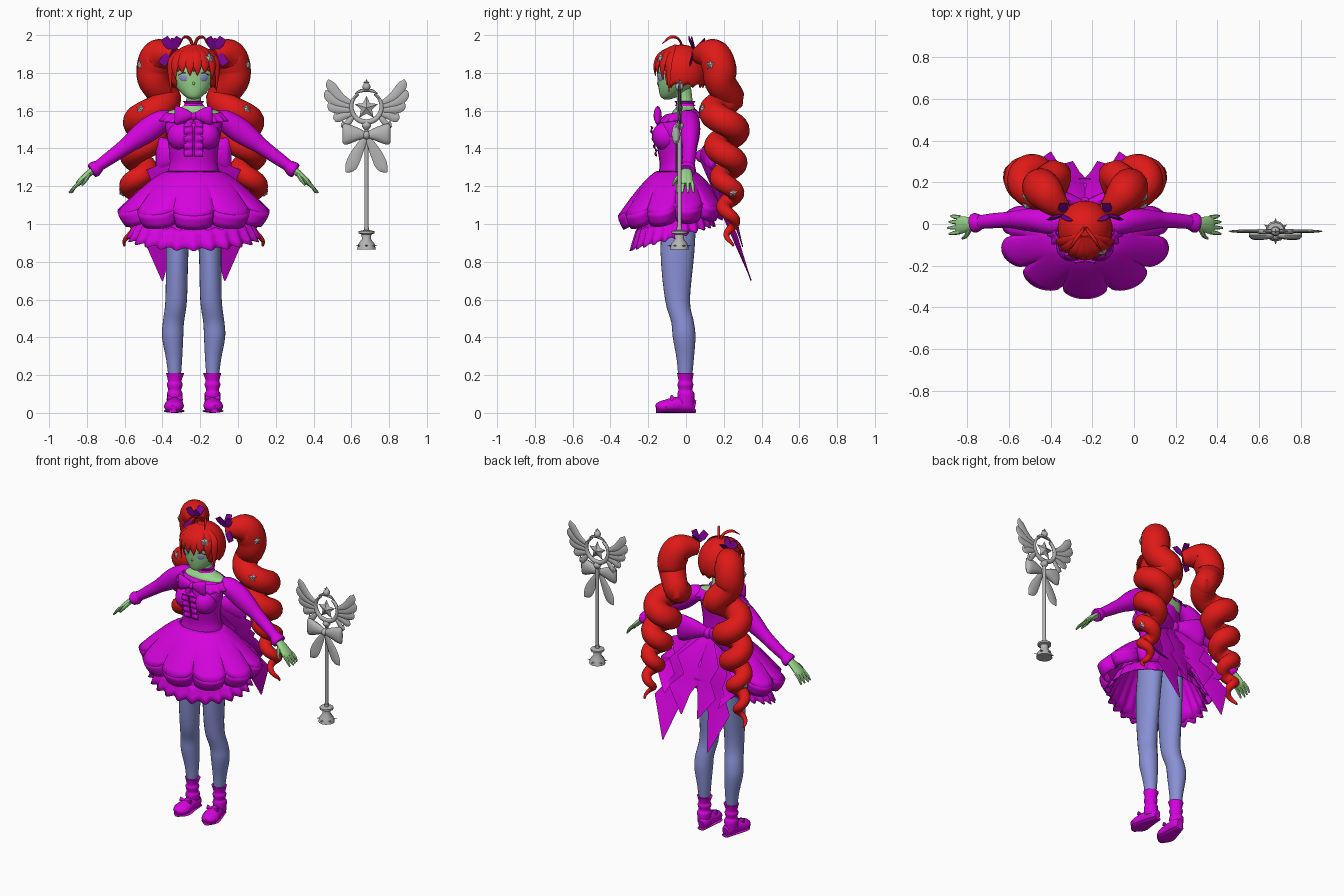
import bpy, bmesh, math
from math import sin, cos, pi
from mathutils import Vector

if "Cube" in bpy.data.objects:
    bpy.data.objects.remove(bpy.data.objects["Cube"])


def material(name, *rgb):
    m = bpy.data.materials.new(name)
    m.use_nodes = True
    m.diffuse_color = (*rgb, 1)
    m.node_tree.nodes["Principled BSDF"].inputs["Base Color"].default_value = (*rgb, 1)
    return m


MAGENTA = material("magenta cloth", .67, .001, .73)
PURPLE = material("dark purple ribbon", .2, .001, .3)
RED = material("red hair", .74, .01, .009)
GREEN = material("green skin", .32, .67, .26)
BLUE = material("lavender tights", .25, .28, .66)
GREY = material("silver metal", .46, .46, .46)
origin = Vector((-.235, 0, 0))
parts = []


def finish(name, bm, mat, mirror=False, solid=0):
    bmesh.ops.recalc_face_normals(bm, faces=bm.faces)
    me = bpy.data.meshes.new(name)
    bm.to_mesh(me)
    bm.free()
    me.materials.append(mat)
    ob = bpy.data.objects.new(name, me)
    ob.location = origin
    bpy.context.collection.objects.link(ob)
    if mirror:
        ob.modifiers.new("Mirror", "MIRROR").use_mirror_merge = False
    if solid:
        ob.modifiers.new("Solidify", "SOLIDIFY").thickness = solid
    parts.append(ob)


def grid(name, f, nu, nv, mat, wrap=True, cap=False, **kw):
    """Surface through f(u, v); v runs around when wrapped."""
    bm = bmesh.new()
    cols = nv if wrap else nv + 1
    rows = [[bm.verts.new(f(i / nu, j / nv)) for j in range(cols)] for i in range(nu + 1)]
    for a, b in zip(rows, rows[1:]):
        for j in range(nv):
            k = (j + 1) % cols
            bm.faces.new((a[j], a[k], b[k], b[j]))
    if cap:
        bm.faces.new(rows[0])
        bm.faces.new(rows[-1])
    finish(name, bm, mat, **kw)


def spline(rows, n):
    """Catmull-Rom interpolation of rows of numbers."""
    rows = [Vector(r) for r in rows]
    pad, out = [rows[0]] + rows + [rows[-1]], []
    for a, b, c, d in zip(pad, pad[1:], pad[2:], pad[3:]):
        for i in range(n):
            t = i / n
            out.append(b + t * (c - a) / 2 + t * t * (a - 2.5 * b + 2 * c - d / 2)
                       + t ** 3 * (1.5 * (b - c) + (d - a) / 2))
    return out + [rows[-1]]


def stack(name, rows, mat, n=4, sides=24, **kw):
    """Horizontal ellipses (x, y, z, rx, ry)."""
    rows = spline(rows, n)
    last = len(rows) - 1

    def f(u, v):
        x, y, z, a, b = rows[round(u * last)]
        return x + a * cos(2 * pi * v), y + b * sin(2 * pi * v), z
    grid(name, f, last, sides, mat, cap=True, **kw)


def tube(name, rows, mat, ref=(0, 1, 0), n=4, sides=12, **kw):
    """Swept ellipse (x, y, z, width along ref, other width)."""
    rows = spline(rows, n)
    pts, last, frames = [Vector(r[:3]) for r in rows], len(rows) - 1, []
    nrm = Vector(ref)
    for i in range(last + 1):
        tan = (pts[min(i + 1, last)] - pts[max(i - 1, 0)]).normalized()
        nrm = (nrm - tan * nrm.dot(tan)).normalized()
        frames.append((nrm, tan.cross(nrm)))

    def f(u, v):
        i = round(u * last)
        p, q = frames[i]
        return pts[i] + p * rows[i][3] * cos(2 * pi * v) + q * rows[i][4] * sin(2 * pi * v)
    grid(name, f, last, sides, mat, cap=True, **kw)
    return pts


def ball(name, c, r, mat, **kw):
    def f(u, v):
        s = sin(pi * (.02 + .96 * u))
        return (c[0] + r[0] * s * cos(2 * pi * v), c[1] + r[1] * s * sin(2 * pi * v),
                c[2] + r[2] * cos(pi * u))
    grid(name, f, 10, 16, mat, cap=True, **kw)


def star(name, c, normal, r, mat, depth=.012, points=5, **kw):
    bm = bmesh.new()
    q = Vector(normal).to_track_quat("Z", "Y")
    c = Vector(c)
    rim = []
    for i in range(points * 2):
        a, d = pi * i / points + pi / 2, r if i % 2 == 0 else r * .48
        rim.append(bm.verts.new(c + q @ Vector((d * cos(a), d * sin(a), 0))))
    for h in (depth, -depth):
        tip = bm.verts.new(c + q @ Vector((0, 0, h)))
        for i, v in enumerate(rim):
            bm.faces.new((v, rim[i - 1], tip))
    finish(name, bm, mat, **kw)


def bow(name, c, w, h, tail, mat, back=0, wide=.4):
    """Two pinched loops, a knot and two pointed tails."""
    x, y, z = c
    d = h * .4
    tube(name + "_loops", [(x, y, z, d * .5, h * .25), (x + w * .4, y + back / 2, z + h * .1, d, h * .65),
                           (x + w * .85, y + back, z + h * .1, d, h), (x + w, y + back, z + h * .1, d * .3, h * .8)],
         mat, mirror=True)
    ball(name + "_knot", c, (h * .35, d * 1.1, h * .4), mat)
    if tail:
        tube(name + "_tails", [(x, y, z, .006, h * .2), (x + w * .4, y, z - tail * .5, .006, h * wide),
                               (x + w * .65, y, z - tail * .85, .006, h * wide),
                               (x + w * .85, y, z - tail, .003, h * .06)], mat, sides=8, mirror=True)


# legs and ankle boots
stack("legs", [(.075, -.03, 1.15, .07, .09), (.087, -.045, .86, .06, .09), (.092, -.045, .6, .057, .066),
               (.107, -.018, .48, .056, .06), (.111, -.01, .4, .056, .06), (.103, -.004, .28, .042, .045),
               (.1, -.005, .16, .03, .034)], BLUE, mirror=True)
stack("boot_shafts", [(.098, -.003, .21, .048, .044), (.1, -.003, .17, .036, .037), (.1, -.003, .15, .042, .042),
                      (.1, -.003, .12, .034, .037), (.1, 0, .1, .042, .045), (.1, 0, .04, .038, .043)],
      MAGENTA, mirror=True)
tube("shoes", [(.088, .048, .035, .02, .03), (.09, .02, .04, .036, .04), (.098, -.04, .044, .044, .042),
               (.104, -.1, .036, .053, .036), (.108, -.14, .03, .042, .028), (.11, -.157, .025, .015, .018)],
     MAGENTA, ref=(1, 0, 0), mirror=True)
tube("shoe_soles", [(.088, .05, .01, .025, .01), (.098, -.04, .01, .045, .01), (.104, -.11, .01, .056, .01),
                    (.11, -.157, .01, .02, .01)], MAGENTA, ref=(1, 0, 0), mirror=True)
for s in (-1, 1):
    tube("shoe_bow", [(s * .1 - .04, -.075, .08, .01, .015), (s * .1, -.07, .075, .006, .006),
                      (s * .1 + .04, -.075, .08, .01, .015)], MAGENTA)

# bodice
stack("bodice", [(0, -.05, 1.18, .15, .12), (0, -.045, 1.27, .138, .1), (0, -.048, 1.33, .126, .093),
                 (0, -.055, 1.42, .134, .1), (0, -.055, 1.5, .148, .108), (0, -.035, 1.56, .15, .085),
                 (0, -.02, 1.585, .145, .07)], MAGENTA)
ball("bust", (.065, -.105, 1.465), (.075, .075, .075), MAGENTA, mirror=True)
stack("shoulders_and_neck", [(0, -.02, 1.52, .14, .07), (0, -.01, 1.592, .14, .062), (0, -.005, 1.612, .08, .052),
                             (0, -.005, 1.64, .042, .042), (0, -.015, 1.72, .04, .042)], GREEN)
stack("choker", [(0, -.005, 1.625, .055, .055), (0, -.005, 1.637, .047, .047), (0, -.005, 1.65, .056, .056)],
      MAGENTA, n=2)


# gathered skirt layers: front is v = 0
def skirt(rx, ry, z0, drop, bulge, pleat, tilt, lip, top=.0):
    def f(t, v):
        a, c = 2 * pi * v, cos(2 * pi * v)
        t = top + (1 - top) * t
        p = pleat(a)
        k = 1 + t * bulge * p
        x = (.14 + (rx - .14) * t) * k
        y = (.1 + (ry + .015 * c - .1) * t) * k
        return x * sin(a), -.055 - y * c, z0 - t ** 1.35 * (drop + tilt * c) - lip * t * p
    return f


panel = lambda a: abs(cos(5 * a)) ** .5 - .6
ruffle = lambda a: cos(24 * a)
over = skirt(.39, .272, 1.28, .2, .17, panel, .025, .03)


def rim(t, v):
    x, y, z = over(1, v)
    k = 1 - .1 * t ** 1.5
    return x * k, -.055 + (y + .055) * k, z - .075 * t


grid("overskirt", over, 10, 160, MAGENTA, solid=.006)
grid("overskirt_rim", rim, 3, 160, MAGENTA, solid=.006)
grid("underskirt", skirt(.33, .21, 1.24, .29, .03, ruffle, .06, .005), 8, 144, MAGENTA, solid=.005)
grid("hem_frill", skirt(.345, .22, 1.24, .31, .04, ruffle, .065, .008, .78), 3, 144, MAGENTA, solid=.005)
grid("neckline_frill", lambda t, v: ((.145 + .035 * t) * sin(2 * pi * v) * (1 + .04 * t * cos(36 * pi * v)),
     -.03 - (.08 + .04 * t) * cos(2 * pi * v) * (1 + .1 * t * cos(36 * pi * v)),
     1.595 - .045 * t - .015 * cos(2 * pi * v)), 3, 108, MAGENTA, solid=.005)

# chest bow and ruffled front
bow("chest_bow", (0, -.15, 1.57), .1, .05, .13, MAGENTA)
grid("front_ruffles", lambda u, v: (.004 + .046 * v, -.183 + .03 * u + .008 * sin(u * 8 * pi) * v, 1.52 - .16 * u),
     32, 4, MAGENTA, wrap=False, mirror=True, solid=.005)

# sleeves, cuffs and hands
tube("sleeves", [(.11, 0, 1.555, .05, .04), (.16, .01, 1.55, .06, .055), (.23, .018, 1.505, .058, .065),
                 (.3, .02, 1.455, .05, .056), (.36, .02, 1.41, .04, .043), (.45, .015, 1.345, .036, .035),
                 (.535, .005, 1.285, .032, .027)], MAGENTA, sides=18, mirror=True)
tube("cuffs", [(.5, .01, 1.31, .034, .032), (.525, .006, 1.29, .048, .042), (.54, .004, 1.28, .044, .037)],
     MAGENTA, n=2, mirror=True)
tube("palms", [(.52, .005, 1.293, .024, .018), (.56, 0, 1.263, .034, .018), (.6, -.005, 1.225, .043, .016),
               (.615, -.005, 1.21, .04, .012)], GREEN, mirror=True)
for i in range(4):
    y = -.038 + i * .023
    tube("finger", [(.6, y, 1.225, .011, .01), (.63, y * 1.15, 1.195, .01, .009),
                    (.66 - .008 * abs(i - 1), y * 1.25, 1.165, .005, .005)], GREEN, sides=8, mirror=True)
tube("thumbs", [(.555, -.025, 1.26, .012, .012), (.57, -.055, 1.235, .011, .011), (.59, -.07, 1.205, .005, .005)],
     GREEN, ref=(1, 0, 0), sides=8, mirror=True)

# head and face
stack("head", [(0, -.1, 1.66, .015, .015), (0, -.09, 1.675, .045, .045), (0, -.065, 1.715, .085, .08),
               (0, -.038, 1.765, .113, .113), (0, -.03, 1.83, .12, .122), (0, -.025, 1.9, .09, .095),
               (0, -.025, 1.935, .01, .01)], GREEN)
ball("nose", (0, -.143, 1.745), (.008, .011, .01), GREEN)
tube("eyes", [(.03, -.142, 1.777, .004, .006), (.042, -.139, 1.776, .006, .021), (.058, -.132, 1.776, .006, .021),
              (.074, -.122, 1.78, .004, .01)], BLUE, mirror=True)
tube("eyelashes", [(.026, -.145, 1.79, .003, .002), (.05, -.14, 1.8, .004, .003), (.08, -.12, 1.788, .003, .002)],
     PURPLE, sides=6, mirror=True)
ball("mouth", (0, -.13, 1.71), (.012, .004, .002), RED)


# hair cap with a pointed fringe
def cap(u, v):
    a = 2 * pi * v
    d = min(a, 2 * pi - a)
    hem = 1.72 + .02 * abs(sin(6 * a)) if d > .8 else 1.805 + .03 * abs(sin(4.5 * a))
    low = math.acos((hem - 1.8) / .15)
    s = sin(low * u)
    return .132 * s * sin(a), -.022 - .134 * s * cos(a), 1.8 + .15 * cos(low * u)


grid("hair_cap", cap, 12, 96, RED, solid=.008)
for x, z in ((.02, 1.785), (.06, 1.8), (.098, 1.765), (.122, 1.7)):
    y = -.028 - .135 * math.sqrt(1 - (x / .137) ** 2)
    tube("fringe_lock", [(x * .2, -.06, 1.945, .005, .012), (x * .75, y * .8 - .01, 1.9, .008, .026),
                         (x * 1.02, y - .003, 1.84, .008, .023), (x * .98, y, z, .002, .002)], RED,
         ref=(x, y, .05), sides=8, mirror=True)
tube("stray_strands", [(.005, -.02, 1.94, .006, .008), (.02, -.04, 1.98, .006, .009), (.05, -.08, 1.99, .006, .009),
                       (.075, -.125, 1.955, .002, .002)], RED, sides=8, mirror=True)

# spiralled twin tails
curl = [(.1, .06, 1.89, .042), (.145, .1, 1.9, .068), (.19, .15, 1.89, .088), (.213, .178, 1.82, .09),
        (.207, .182, 1.75, .083)]
for i in range(41):
    t = i / 40
    a = 2 * pi * (4.7 * t ** 1.15) + 2.6
    amp = .046 * (1 - t) + .02
    curl.append((.2 + .15 * t ** .7 + amp * cos(a), .2 + .04 * t + amp * sin(a),
                 1.67 - .785 * t, .07 * (1 - t ** 2) + .006))
path = tube("twin_tails", [(*r, r[3]) for r in curl], RED, ref=(0, 0, 1), n=4, sides=16, mirror=True)
widths = spline(curl, 4)
for i in (11, 38, 66, 92, 118):
    tan = (path[i + 1] - path[i - 1]).normalized()
    out = Vector((1, -.6, .1))
    out = (out - tan * out.dot(tan)).normalized()
    star("hair_star", path[i] + out * widths[i][3], out, .027, GREY, mirror=True)
star("fringe_star", (.085, -.137, 1.88), (.5, -1, .4), .032, GREY)

# hair ribbons
for name, tip in (("upper", (.155, .03, 1.985)), ("inner", (.075, .015, 1.985)),
                  ("lower", (.17, .02, 1.845)), ("back", (.1, .1, 1.98))):
    mid = [(p + q) / 2 for p, q in zip(tip, (.115, .045, 1.92))]
    tube("hair_ribbon_" + name, [(.115, .045, 1.92, .005, .01), (*mid, .006, .026), (*tip, .003, .024)],
         PURPLE, n=2, sides=6, mirror=True)

# large back bow with zigzag folded tails
bow("back_bow", (0, .09, 1.36), .2, .09, 0, MAGENTA, back=.045)
tails = [((.04, .09, 1.33), (.13, .2, 1.15), (.11, .2, 1.06), (.19, .26, .93), (.165, .345, .7), .09),
         ((.01, .1, 1.33), (.08, .2, 1.2), (.04, .21, 1.1), (.1, .26, 1.02), (.06, .3, .88), .075),
         ((.05, .08, 1.34), (.19, .13, 1.25), (.15, .16, 1.17), (.24, .2, 1.07), (.2, .28, .98), .07)]
for *spine, tip, w in tails:
    tube("back_bow_tail", [(*p, w * k, .007) for p, k in zip(spine, (.4, 1, .8, 1))] + [(*tip, .004, .003)],
         MAGENTA, ref=(1, .1, .3), n=1, sides=4, mirror=True)

# staff: star foot, shaft and ribbon
origin = Vector((.68, -.035, 0))
star("staff_foot", (0, 0, .885), (0, 0, 1), .064, GREY, depth=.016, points=6)
stack("staff_base", [(0, 0, z, r, r) for z, r in ((.865, .05), (.895, .043), (.92, .024), (.945, .026), (.95, .042),
                                                  (.962, .042), (.968, .014), (.985, .014))], GREY, n=1, sides=12)
stack("staff_shaft", [(0, 0, .97, .011, .011), (0, 0, 1.54, .011, .011)], GREY, n=1, sides=12)
stack("staff_collar", [(0, 0, 1.5, .012, .012), (0, 0, 1.52, .024, .024), (0, 0, 1.54, .014, .014)], GREY)
bow("staff_bow", (0, -.018, 1.47), .128, .056, .195, GREY, wide=.55)

# staff head: open ring, star, orb and feathered wings
arc = [pi / 2 + .55 + (2 * pi - 1.1) * i / 24 for i in range(25)]
tube("staff_ring", [(.08 * cos(a), 0, 1.62 + .08 * sin(a), .012, .004 + .011 * abs(sin((a - pi / 2) / 2)))
                    for a in arc], GREY, n=2, sides=10)
star("staff_star", (0, 0, 1.615), (0, -1, 0), .064, GREY, depth=.018)
ball("staff_orb", (0, 0, 1.727), (.021, .021, .021), GREY)
star("staff_finial", (0, 0, 1.75), (0, -1, 0), .018, GREY, points=4)
tube("staff_horns", [(0, 0, 1.708, .01, .008), (.03, 0, 1.705, .008, .009), (.06, 0, 1.69, .002, .002)],
     GREY, sides=8, mirror=True)
for x, z, w in ((.2, 1.765, .025), (.212, 1.71, .025), (.195, 1.65, .023), (.165, 1.59, .02), (.125, 1.545, .016)):
    tube("staff_feather", [(.07, 0, 1.57 + (z - 1.545) * .3, .006, .009), (x * .7, 0, z * .55 + .7, .008, w),
                           (x * .95, 0, z - .03, .006, w), (x, 0, z, .002, .003)], GREY, sides=8, mirror=True)

# smooth shading with kept creases
bpy.ops.object.select_all(action="DESELECT")
for ob in parts:
    ob.select_set(True)
bpy.context.view_layer.objects.active = parts[0]
bpy.ops.object.shade_smooth_by_angle(angle=.75)
